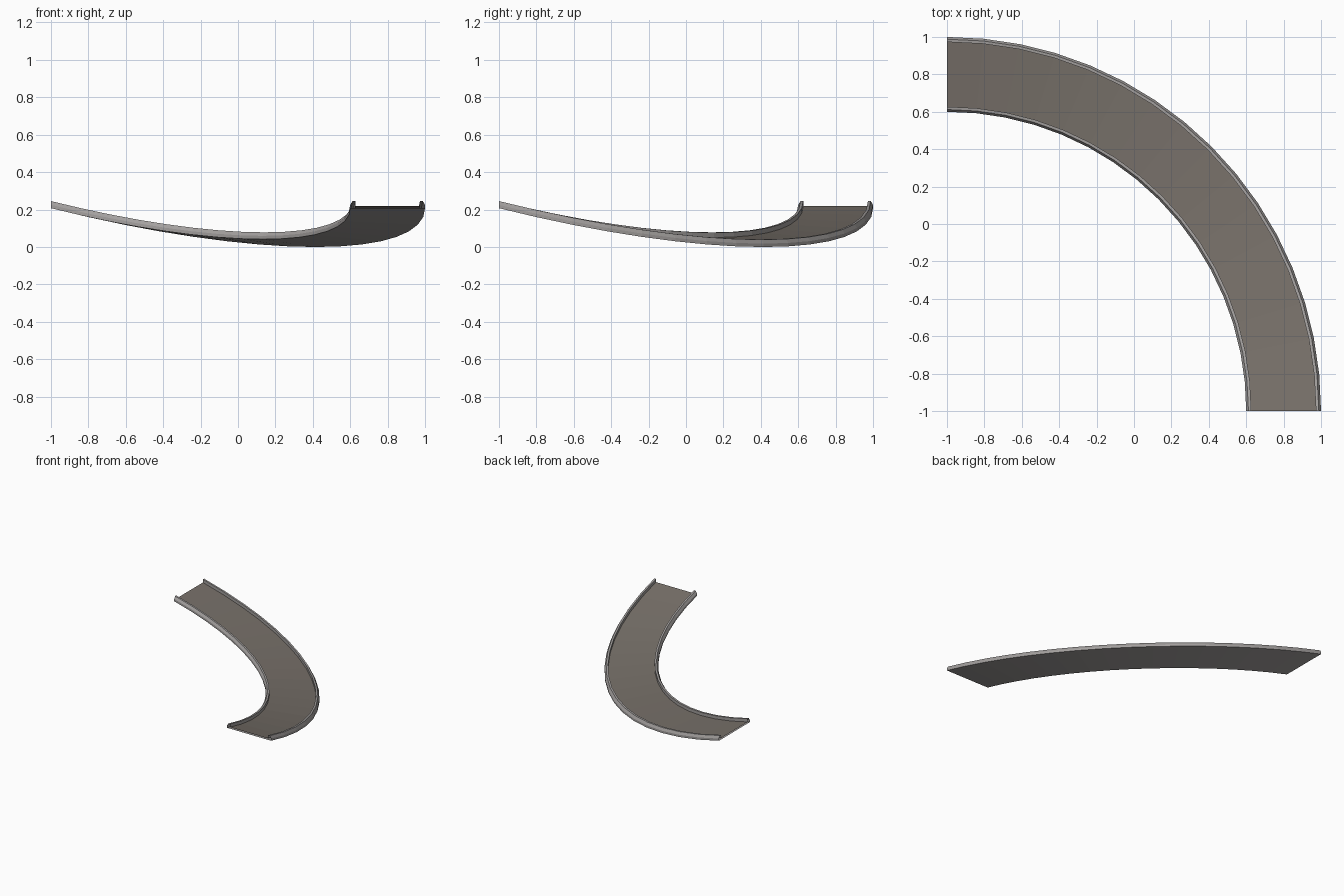
import bpy, bmesh, math

if "Cube" in bpy.data.objects:
    bpy.data.objects.remove(bpy.data.objects["Cube"])

SEG = 16                 # segments along the quarter turn
CX, CY = -1.0, -1.0      # centre of the turn
K = 0.354                # dip factor: the track sags towards mid-turn
C45 = math.cos(math.pi / 4)


def material(name, rgb):
    m = bpy.data.materials.new(name)
    m.diffuse_color = (*rgb, 1)
    m.use_nodes = True
    m.node_tree.nodes["Principled BSDF"].inputs["Base Color"].default_value = m.diffuse_color
    return m


floor_mat = material("warm_grey_floor", (0.185, 0.163, 0.142))
rail_mat = material("light_grey_rail", (0.37, 0.352, 0.345))


def sweep(name, profile, mat):
    """Sweep an open (radius, height) profile along the sagging quarter turn."""
    bm = bmesh.new()
    rings = []
    for i in range(SEG + 1):
        a = math.pi / 2 * i / SEG
        dip = K * (math.cos(a - math.pi / 4) - C45)
        rings.append([bm.verts.new((CX + r * math.cos(a), CY + r * math.sin(a), z - dip * r))
                      for r, z in profile])
    for a, b in zip(rings, rings[1:]):
        for j in range(len(profile) - 1):
            bm.faces.new((a[j], a[j + 1], b[j + 1], b[j]))
    me = bpy.data.meshes.new(name)
    bm.to_mesh(me)
    bm.free()
    me.materials.append(mat)
    ob = bpy.data.objects.new(name, me)
    bpy.context.collection.objects.link(ob)
    return ob


# Riding surface, an open-ended piece that joins to neighbouring track
sweep("track_floor", [(1.973, 0.219), (1.627, 0.219)], floor_mat)

# Shell: underside and two raised rails, mirrored across the track
rail = [(0.027, 0.219), (0.027, 0.245), (0.012, 0.245), (0.0, 0.225), (0.0, 0.207)]
inner = [(1.6 + d, z) for d, z in rail]
outer = [(2.0 - d, z) for d, z in reversed(rail)]
sweep("rails_and_underside", inner + outer, rail_mat)

# Faces point outward: check against a downward underside and upward floor
for ob, up in (("track_floor", True), ("rails_and_underside", False)):
    me = bpy.data.objects[ob].data
    big = max(me.polygons, key=lambda p: p.area)
    if (big.normal.z > 0) != up:
        me.flip_normals()
